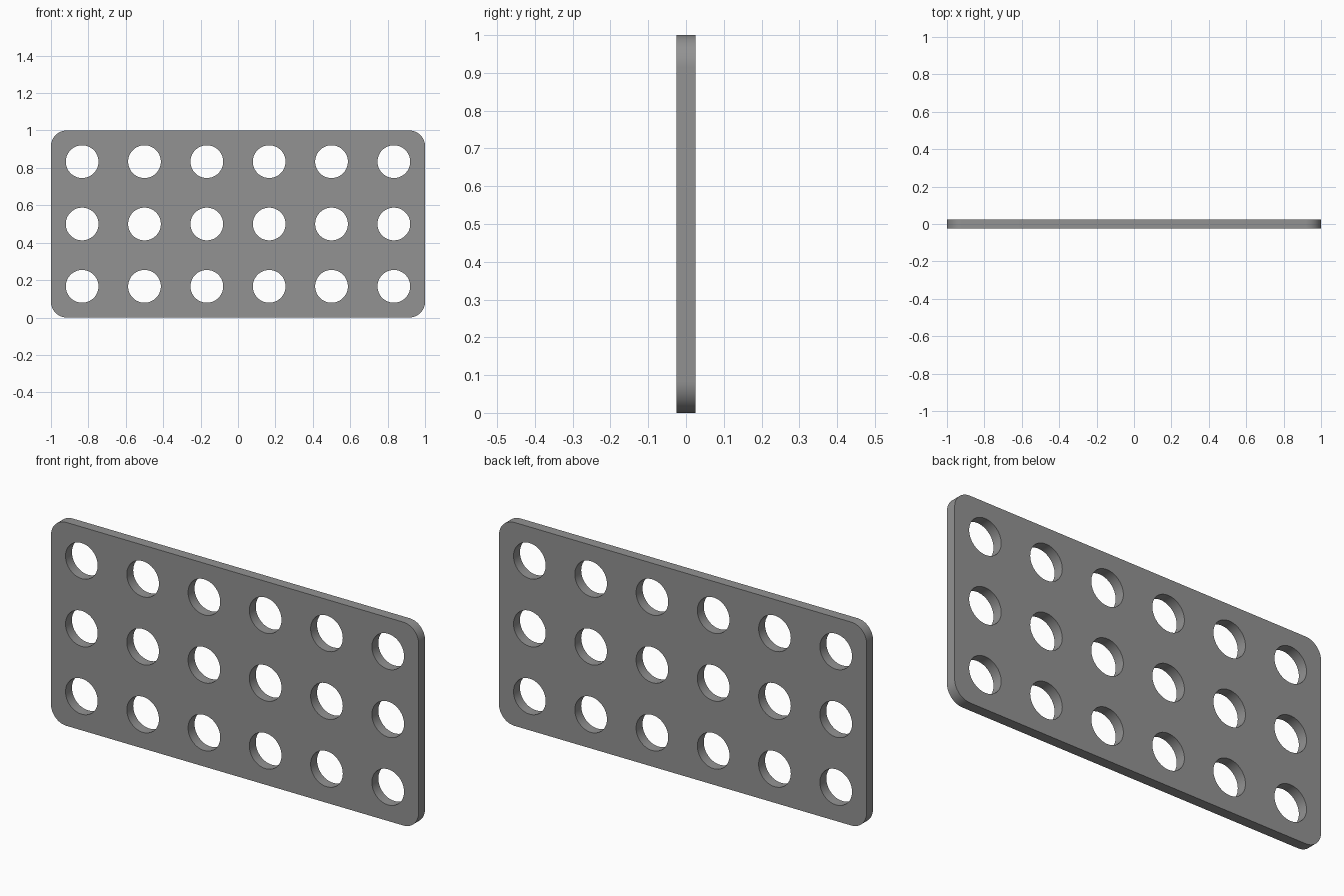
import bpy, bmesh, math

if "Cube" in bpy.data.objects:
    bpy.data.objects.remove(bpy.data.objects["Cube"])

W, H, T = 2.0, 1.0, 0.05
CORNER, HOLE, PITCH = 0.084, 0.0875, 1 / 3


def arc(cx, cz, r, start, sweep, n):
    return [(cx + r * math.cos(start + sweep * i / n),
             cz + r * math.sin(start + sweep * i / n)) for i in range(n + 1)]


def add_loop(curve, pts):
    s = curve.splines.new('POLY')
    s.points.add(len(pts) - 1)
    for p, (x, z) in zip(s.points, pts):
        p.co = (x, z, 0, 1)
    s.use_cyclic_u = True


curve = bpy.data.curves.new("perforated_plate", 'CURVE')
curve.dimensions = '2D'
curve.fill_mode = 'BOTH'
curve.extrude = T / 2

# Rounded rectangle outline
outline = []
for k, (sx, sz) in enumerate([(1, 1), (-1, 1), (-1, -1), (1, -1)]):
    outline += arc(sx * (W / 2 - CORNER), H / 2 + sz * (H / 2 - CORNER),
                   CORNER, k * math.pi / 2, math.pi / 2, 16)
add_loop(curve, outline)

# Grid of round holes
for i in range(6):
    for j in range(3):
        add_loop(curve, arc((i - 2.5) * PITCH, (j + 0.5) * PITCH,
                            HOLE, 0, 2 * math.pi, 64)[:-1])

# Stand the plate upright and turn it into a clean mesh
plate = bpy.data.objects.new("perforated_plate", curve)
bpy.context.collection.objects.link(plate)
plate.rotation_euler.x = math.pi / 2
bpy.context.view_layer.objects.active = plate
plate.select_set(True)
bpy.ops.object.convert(target='MESH')
plate = bpy.context.object
bpy.ops.object.transform_apply(location=True, rotation=True, scale=True)

bm = bmesh.new()
bm.from_mesh(plate.data)
bmesh.ops.remove_doubles(bm, verts=bm.verts, dist=1e-5)
bmesh.ops.recalc_face_normals(bm, faces=bm.faces)
bm.to_mesh(plate.data)
bm.free()
bpy.ops.object.shade_smooth_by_angle(angle=math.radians(30))

# Dark grey finish
mat = bpy.data.materials.new("dark_grey")
mat.diffuse_color = (0.29, 0.29, 0.29, 1)
mat.use_nodes = True
mat.node_tree.nodes["Principled BSDF"].inputs["Base Color"].default_value = mat.diffuse_color
plate.data.materials.clear()
plate.data.materials.append(mat)
